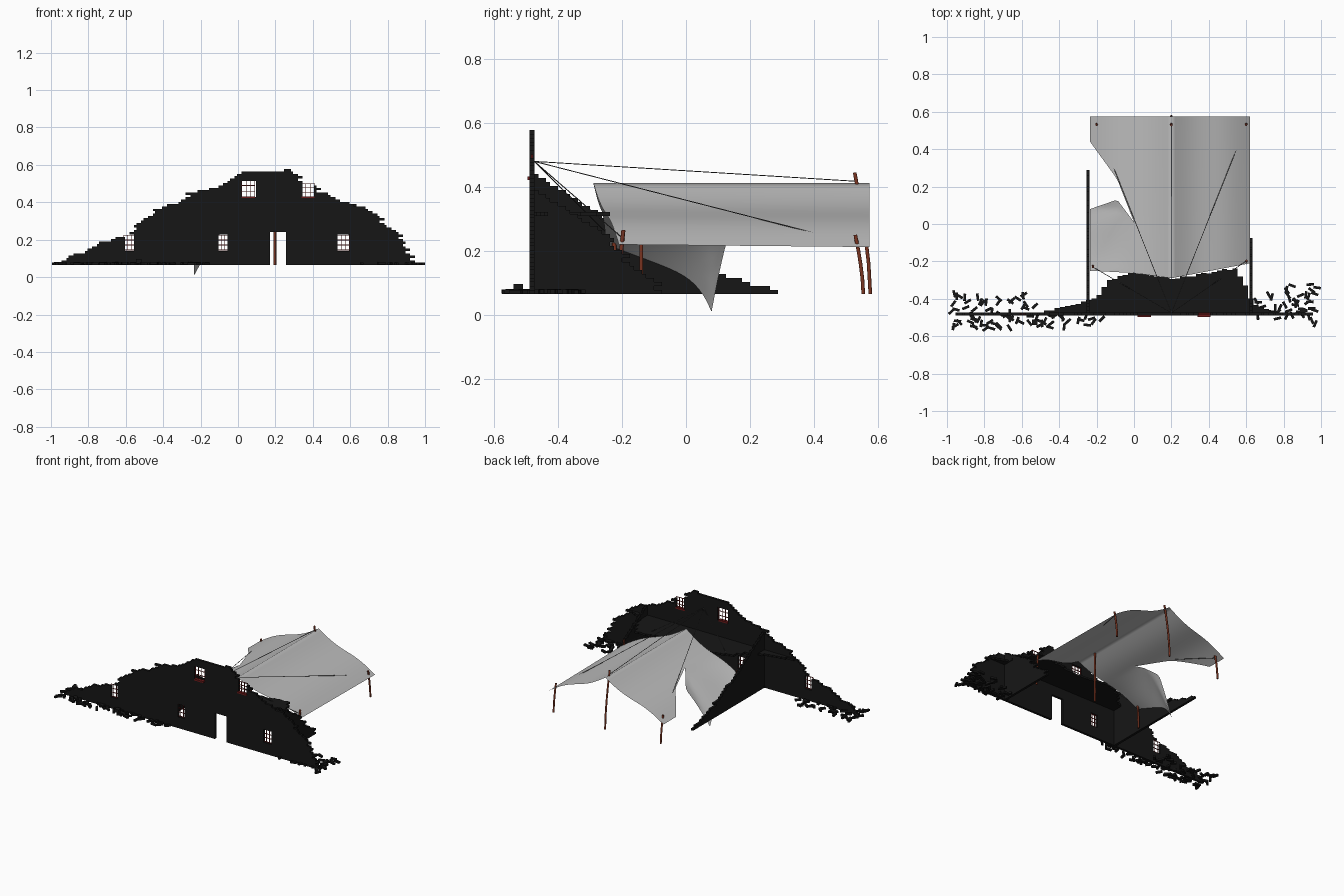
import bpy, bmesh, math, random
from mathutils import Matrix, Vector

if "Cube" in bpy.data.objects:
    bpy.data.objects.remove(bpy.data.objects["Cube"])

random.seed(4)
GROUND, CELL, BRICK = 0.065, 0.0125, 0.04


def mat(name, col):
    m = bpy.data.materials.new(name)
    m.diffuse_color = (*col, 1)
    m.use_nodes = True
    m.node_tree.nodes["Principled BSDF"].inputs["Base Color"].default_value = m.diffuse_color
    return m


BLACK = mat("charred_brick", (0.008, 0.008, 0.008))
WOOD = mat("red_wood", (0.2, 0.035, 0.015))
RED = mat("dark_red", (0.15, 0.01, 0.01))
CLOTH = mat("canvas", (0.5, 0.5, 0.5))
ROPE = mat("rope", (0.06, 0.06, 0.06))


def obj(name, bm, m):
    me = bpy.data.meshes.new(name)
    bm.to_mesh(me)
    bm.free()
    o = bpy.data.objects.new(name, me)
    bpy.context.collection.objects.link(o)
    me.materials.append(m)
    return o


def box(bm, c, s, rot=Matrix()):
    bmesh.ops.create_cube(bm, size=1, matrix=Matrix.Translation(c) @ rot @ Matrix.Diagonal((*s, 1)))


def lerp(pts, u):
    if u <= pts[0][0]:
        return pts[0][1]
    for (a, p), (b, q) in zip(pts, pts[1:]):
        if u <= b:
            return p + (q - p) * (u - a) / (b - a)
    return pts[-1][1]


def brick_wall(name, profile, place, openings=()):
    """Ruined wall: brick-bonded cells kept below the profile, then thickened."""
    bm = bmesh.new()
    verts, keep = {}, {}
    u0, u1 = profile[0][0], profile[-1][0]

    def vert(i, r):
        if (i, r) not in verts:
            verts[i, r] = bm.verts.new(place(u0 + i * CELL, GROUND + r * CELL))
        return verts[i, r]

    for r in range(41):
        z = GROUND + (r + 0.5) * CELL
        for i in range(int((u1 - u0) / CELL + 0.5)):
            u = u0 + (i + 0.5) * CELL
            b = math.floor((u + (r % 2) * BRICK / 2) / BRICK)
            if (r, b) not in keep:
                c = (b + 0.5 - (r % 2) / 2) * BRICK
                keep[r, b] = lerp(profile, c) + random.uniform(-.008, .008) > z
            if not keep[r, b] or any(a < u < c and d < z < e for a, c, d, e in openings):
                continue
            bm.faces.new([vert(i, r), vert(i + 1, r), vert(i + 1, r + 1), vert(i, r + 1)])
    o = obj(name, bm, BLACK)
    s = o.modifiers.new("thickness", "SOLIDIFY")
    s.thickness, s.offset = 0.016, 0


# Walls: broad front, long left side, short right side
front = [(-.98, .075), (-.93, .09), (-.88, .12), (-.8, .15), (-.73, .19), (-.65, .21), (-.58, .22),
         (-.55, .27), (-.45, .35), (-.38, .388), (-.32, .4), (-.25, .45), (-.15, .467), (-.08, .492),
         (-.03, .535), (.02, .562), (.1, .568), (.15, .56), (.2, .57), (.28, .57), (.32, .535),
         (.36, .507), (.42, .495), (.44, .46), (.52, .42), (.6, .39), (.65, .382), (.7, .36),
         (.78, .29), (.83, .26), (.88, .19), (.92, .12), (.96, .065)]
windows = [(.02, .09, .43, .52), (.34, .41, .43, .5), (-.61, -.55, .145, .225),
           (-.11, -.05, .145, .225), (.53, .595, .145, .225)]
brick_wall("front_wall", front, lambda u, z: (u, -.482, z), windows + [(.17, .255, .06, .245)])
brick_wall("left_wall", [(-.475, .44), (-.36, .375), (-.25, .3), (-.2, .265), (.1, .13), (.2, .1), (.29, .075)],
           lambda u, z: (-.246, u, z))
brick_wall("right_wall", [(-.475, .39), (-.35, .32), (-.25, .25), (-.18, .15), (-.08, .08)],
           lambda u, z: (.626, u, z))

# Window bars and the two upper sills
bm, sills = bmesh.new(), bmesh.new()
for k, (a, b, d, e) in enumerate(windows):
    for t in (0, 1/3, 2/3, 1):
        box(bm, (a + (b - a) * t, -.482, (d + e) / 2), (.003, .005, e - d))
        box(bm, ((a + b) / 2, -.482, d + (e - d) * t), (b - a, .005, .003))
    if k < 2:
        box(sills, ((a + b) / 2, -.485, d - .003), (b - a, .023, .01))
obj("window_bars", bm, RED)
obj("window_sills", sills, RED)

# Broken upper floor
edge = [(-.48, -.47), (-.32, -.43), (-.2, -.39), (-.13, -.3), (0, -.26), (.2, -.29), (.3, -.28),
        (.54, -.235), (.6, -.33), (.63, -.42), (.75, -.47)]
bm = bmesh.new()
n = 44
for i in range(n):
    w = 1.23 / n
    x = -.48 + (i + .5) * w
    d = lerp(edge, x) + random.uniform(-.006, .006) + .48
    box(bm, (x, -.48 + d / 2, .315), (w, d, .013))
obj("upper_floor", bm, BLACK)

# Scattered bricks at both ends
bm = bmesh.new()
for x0, x1, y0, y1, count in ((-.98, -.5, -.56, -.37, 62), (-.5, -.15, -.56, -.49, 18), (.65, .98, -.54, -.32, 46)):
    for _ in range(count):
        c = (random.uniform(x0, x1), random.uniform(y0, y1), GROUND + .006 + .003 * random.random())
        box(bm, c, (.04, .014, .013), Matrix.Rotation(random.uniform(0, math.pi), 4, 'Z'))
box(bm, (-.53, -.525, .085), (.03, .03, .022))
obj("fallen_bricks", bm, BLACK)


# Torn canvas: tent-like sheet with a slit and a drooping flap
def base_z(x, y):
    t = (x - .2) / .42 if x > .2 else (.2 - x) / .435
    edge_drop = .192 + .008 * (y + .25) / .82
    return .412 - edge_drop * (t + .06 * math.sin(2 * math.pi * t))


def flap_z(x, y):
    s, t = max(0, -x / .235), min(1, max(0, (y + .25) / .33))
    return base_z(x, y) - s ** 1.4 * (.12 * t + .088 * t ** 8)


def strip(bm, x0, x1, lo, hi, zf, nx, ny=24):
    cols = []
    for i in range(nx + 1):
        x = x0 + (x1 - x0) * i / nx
        a, b = lerp(lo, x), lerp(hi, x)
        cols.append([bm.verts.new((x, a + (b - a) * j / ny, zf(x, a + (b - a) * j / ny)))
                     for j in range(ny + 1)])
    for p, q in zip(cols, cols[1:]):
        for j in range(ny):
            bm.faces.new((p[j], q[j], q[j + 1], p[j + 1]))


bm = bmesh.new()
hem = [(-.235, -.25), (0, -.262), (.2, -.29), (.62, -.21)]
split = [(0, .01), (.001, .01)]
back = [(-1, .575), (1, .575)]
strip(bm, 0, .62, hem, split, base_z, 31)
strip(bm, 0, .62, split, back, base_z, 31)
strip(bm, -.235, 0, [(-.235, .44), (-.09, .24), (0, .01)], back, base_z, 14)
strip(bm, -.235, 0, hem, [(-.235, .08), (-.09, .13), (0, .01)], flap_z, 14)
bmesh.ops.remove_doubles(bm, verts=bm.verts, dist=1e-4)
for f in bm.faces:
    f.smooth = True
obj("torn_canvas", bm, CLOTH)


# Bent poles and guy ropes
def tube(name, pts, r, m):
    cu = bpy.data.curves.new(name, 'CURVE')
    cu.dimensions, cu.bevel_depth, cu.bevel_resolution, cu.use_fill_caps = '3D', r, 1, True
    sp = cu.splines.new('POLY')
    sp.points.add(len(pts) - 1)
    for p, c in zip(sp.points, pts):
        p.co = (*c, 1)
    cu.materials.append(m)
    bpy.context.collection.objects.link(bpy.data.objects.new(name, cu))


poles = [("back_left_pole", (-.2, .555), (-.2, .53), .25), ("back_right_pole", (.6, .555), (.6, .53), .25),
         ("ridge_pole", (.2, .577), (.2, .528), .445), ("inner_pole", (.195, -.14), (.195, -.14), .405),
         ("front_left_pole", (-.215, -.215), (-.22, -.23), .265), ("front_right_pole", (.6, -.21), (.602, -.196), .265)]
anchor = Vector((.2, -.475, .48))
for name, lo, hi, top in poles:
    pts = []
    for k in range(5):
        t = k / 4
        pts.append((lo[0] + (hi[0] - lo[0]) * t, lo[1] + (hi[1] - lo[1]) * t ** 1.6, GROUND + (top - GROUND) * t))
    tube(name, pts, .0065, WOOD)
    if name != "inner_pole":
        tube(name.replace("pole", "rope"), [anchor, (hi[0], hi[1], top - .027)], .0016, ROPE)
